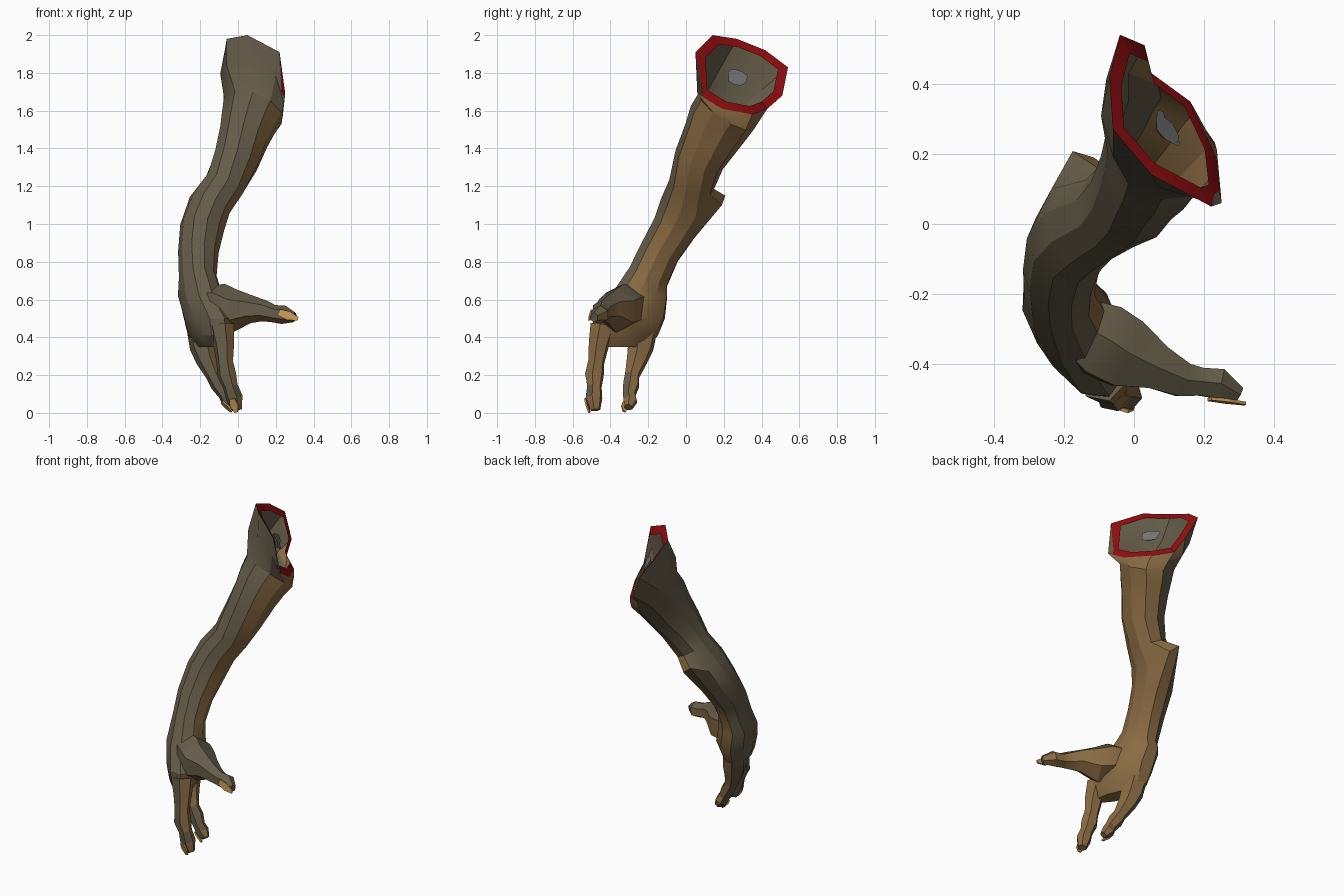
import bpy, bmesh, math
from mathutils import Vector as V

if "Cube" in bpy.data.objects:
    bpy.data.objects.remove(bpy.data.objects["Cube"])


def mat(name, rgb):
    m = bpy.data.materials.new(name)
    m.diffuse_color = (*rgb, 1)
    m.use_nodes = True
    m.node_tree.nodes["Principled BSDF"].inputs["Base Color"].default_value = m.diffuse_color
    return m


OLIVE = mat("olive outer skin", (0.13, 0.108, 0.066))
BROWN = mat("brown inner skin", (0.25, 0.145, 0.055))
RED = mat("raw red flesh", (0.29, 0.004, 0.005))
NAIL = mat("ochre nail", (0.55, 0.31, 0.09))
BONE = mat("grey bone", (0.20, 0.20, 0.20))
INNER = V((0.85, 0.4, -0.32)).normalized()   # side of the arm with brown skin


def finish(bm, name, mats, smooth=28):
    me = bpy.data.meshes.new(name)
    bm.to_mesh(me)
    bm.free()
    for m in mats:
        me.materials.append(m)
    ob = bpy.data.objects.new(name, me)
    bpy.context.collection.objects.link(ob)
    bpy.context.view_layer.objects.active = ob
    ob.select_set(True)
    if smooth:
        bpy.ops.object.shade_smooth_by_angle(angle=math.radians(smooth))
    ob.select_set(False)
    return ob


def ring(c, t, yaw, ru, rv, n):
    """Ellipse of n points around c, square to direction t."""
    t = t.normalized()
    u = V((math.cos(yaw), math.sin(yaw), 0))
    u = (u - t * u.dot(t)).normalized()
    v = t.cross(u)
    return [c + u * ru * math.cos(a) + v * rv * math.sin(a)
            for a in (2 * math.pi * (i + 0.5) / n for i in range(n))]


def bridge(bm, a, b):
    n = len(a)
    return [bm.faces.new((a[i], a[(i + 1) % n], b[(i + 1) % n], b[i])) for i in range(n)]


def paint_skin(faces, inner=INNER, limit=0.32):
    for f in faces:
        f.material_index = 1 if f.normal.dot(inner) > limit else 0


def digit(name, path, yaw, inner=INNER):
    """Six-sided finger with knuckles; path holds x, y, z, radius."""
    bm = bmesh.new()
    pts = [V(p[:3]) for p in path]
    prev = None
    for i, p in enumerate(path):
        t = pts[max(i - 1, 0)] - pts[min(i + 1, len(pts) - 1)]
        cur = [bm.verts.new(q) for q in ring(pts[i], t, yaw, p[3], p[3], 6)]
        if prev:
            bridge(bm, prev, cur)
        else:
            bm.faces.new(cur)
        prev = cur
    bm.faces.new(prev)
    bmesh.ops.recalc_face_normals(bm, faces=bm.faces)
    paint_skin(bm.faces, inner, 0.25)
    finish(bm, name, [OLIVE, BROWN])


def nail(name, base, tip, normal, w):
    """Thin pointed plate from base to tip."""
    base, tip, nrm = V(base), V(tip), V(normal).normalized()
    d = tip - base
    s = d.cross(nrm).normalized() * w
    bm = bmesh.new()
    outline = [base + s * 0.7, base + d * 0.5 + s, tip + s * 0.4,
               tip - s * 0.4, base + d * 0.5 - s, base - s * 0.7]
    lo = [bm.verts.new(p) for p in outline]
    hi = [bm.verts.new(p + nrm * 0.009) for p in outline]
    bridge(bm, lo, hi)
    bm.faces.new(lo)
    bm.faces.new(hi)
    bmesh.ops.recalc_face_normals(bm, faces=bm.faces)
    finish(bm, name, [NAIL], 0)


# Cut end of the upper arm, counter-clockwise from above
RIM = [V(p) for p in (
    (0.25, 0.06, 1.69), (0.235, 0.19, 1.61), (0.16, 0.35, 1.58), (0.05, 0.43, 1.61),
    (0.03, 0.51, 1.68), (-0.04, 0.54, 1.83), (-0.07, 0.42, 1.92), (-0.06, 0.27, 1.98),
    (0.05, 0.14, 2.0), (0.22, 0.05, 1.91))]
MID = sum(RIM, V()) / 10

# Arm and palm sections: x, y, z, radius across, radius front to back, yaw
SECTIONS = [
    (0.078, 0.215, 1.60, 0.168, 0.175, 0),
    (0.055, 0.175, 1.54, 0.152, 0.172, 0),
    (0.03, 0.135, 1.46, 0.136, 0.155, 0),
    (-0.01, 0.07, 1.34, 0.125, 0.135, 3),
    (-0.07, 0.03, 1.21, 0.112, 0.122, 8),
    (-0.15, 0.0, 1.10, 0.115, 0.14, 14),
    (-0.19, -0.06, 0.98, 0.118, 0.122, 16),
    (-0.21, -0.14, 0.85, 0.107, 0.112, 18),
    (-0.213, -0.20, 0.72, 0.098, 0.117, 20),
    (-0.20, -0.25, 0.62, 0.112, 0.165, 24),
    (-0.155, -0.302, 0.50, 0.118, 0.208, 24),
    (-0.153, -0.322, 0.41, 0.092, 0.19, 24),
    (-0.145, -0.325, 0.35, 0.05, 0.14, 24)]

bm = bmesh.new()
rim = [bm.verts.new(p) for p in RIM]
centres = [V(s[:3]) for s in SECTIONS]
prev, skin = rim, []
for i, s in enumerate(SECTIONS):
    t = centres[max(i - 1, 0)] - centres[min(i + 1, len(centres) - 1)]
    if i >= 9:
        t = V((0, 0, 1))
    pts = ring(centres[i], t, math.radians(s[5]), s[3], s[4], 10)
    if i == 0:   # line the first section up with the cut end
        k = min(range(10), key=lambda k: sum((pts[(j + k) % 10] - RIM[j]).length_squared
                                             for j in range(10)))
    pts = [pts[(j + k) % 10] for j in range(10)]
    if i == 0:   # collar just below the cut, fuller on the outer side
        collar = []
        for p, q in zip(RIM, pts):
            c = (p + q) / 2
            c.x += -0.022 if c.x < 0.03 else 0.004
            collar.append(bm.verts.new(c))
        skin += bridge(bm, prev, collar)
        prev = collar
    cur = [bm.verts.new(p) for p in pts]
    if i == 5:   # elbow point
        for target in (V((-0.175, 0.208, 1.15)), V((-0.115, 0.19, 1.10))):
            v = min(cur, key=lambda v: (v.co - target).length if v.co.y < 0.185 else 9)
            v.co = target
    skin += bridge(bm, prev, cur)
    prev = cur
skin.append(bm.faces.new(prev))
# Red rim around the hollow arm
lip = [bm.verts.new(p.lerp(MID, 0.22)) for p in RIM]
red = bridge(bm, lip, rim)
bmesh.ops.recalc_face_normals(bm, faces=bm.faces)
if red[0].normal.x < 0:
    bmesh.ops.reverse_faces(bm, faces=bm.faces)
bm.normal_update()
paint_skin(skin)
for f in red:
    f.material_index = 2
finish(bm, "arm_and_palm", [OLIVE, BROWN, RED])

# Bone end in the middle of the hollow
bm = bmesh.new()
end = V((0.095, 0.275, 1.775))
back = end - V((0.82, 0.38, 0.41)) * 0.012
top = [bm.verts.new(end + (p - MID) * 0.21) for p in RIM]
low = [bm.verts.new(back + (p - MID) * 0.15) for p in RIM]
bridge(bm, low, top)
bm.faces.new(top)
bm.faces.new(low)
bmesh.ops.recalc_face_normals(bm, faces=bm.faces)
finish(bm, "bone_end", [BONE])

# Two fingers and a thumb
digit("front_finger", [
    (-0.09, -0.44, 0.46, 0.07), (-0.075, -0.462, 0.36, 0.056), (-0.07, -0.475, 0.27, 0.045),
    (-0.06, -0.485, 0.20, 0.052), (-0.04, -0.485, 0.14, 0.04), (-0.02, -0.487, 0.08, 0.046),
    (-0.005, -0.48, 0.015, 0.027)], 0.3)
digit("back_finger", [
    (-0.20, -0.22, 0.46, 0.075), (-0.185, -0.24, 0.35, 0.072), (-0.165, -0.26, 0.28, 0.058),
    (-0.13, -0.285, 0.20, 0.041), (-0.10, -0.29, 0.15, 0.046), (-0.07, -0.30, 0.10, 0.036),
    (-0.05, -0.295, 0.065, 0.04), (-0.02, -0.305, 0.03, 0.024)], 0.3)
digit("thumb", [
    (-0.18, -0.28, 0.58, 0.09), (-0.10, -0.33, 0.565, 0.122), (-0.02, -0.37, 0.54, 0.115),
    (0.07, -0.41, 0.55, 0.074), (0.14, -0.445, 0.54, 0.056), (0.19, -0.45, 0.525, 0.046),
    (0.24, -0.455, 0.52, 0.05), (0.298, -0.488, 0.505, 0.026)], 1.57,
    V((0.25, 0.5, -0.83)).normalized())
nail("thumb_nail", (0.215, -0.495, 0.532), (0.317, -0.508, 0.497), (0, -1, 0.1), 0.024)
nail("front_finger_nail", (-0.03, -0.527, 0.075), (-0.008, -0.508, 0.004), (-0.25, -1, -0.3), 0.022)
nail("back_finger_nail", (-0.082, -0.318, 0.06), (-0.03, -0.325, 0.01), (-0.6, -0.4, -0.6), 0.02)
